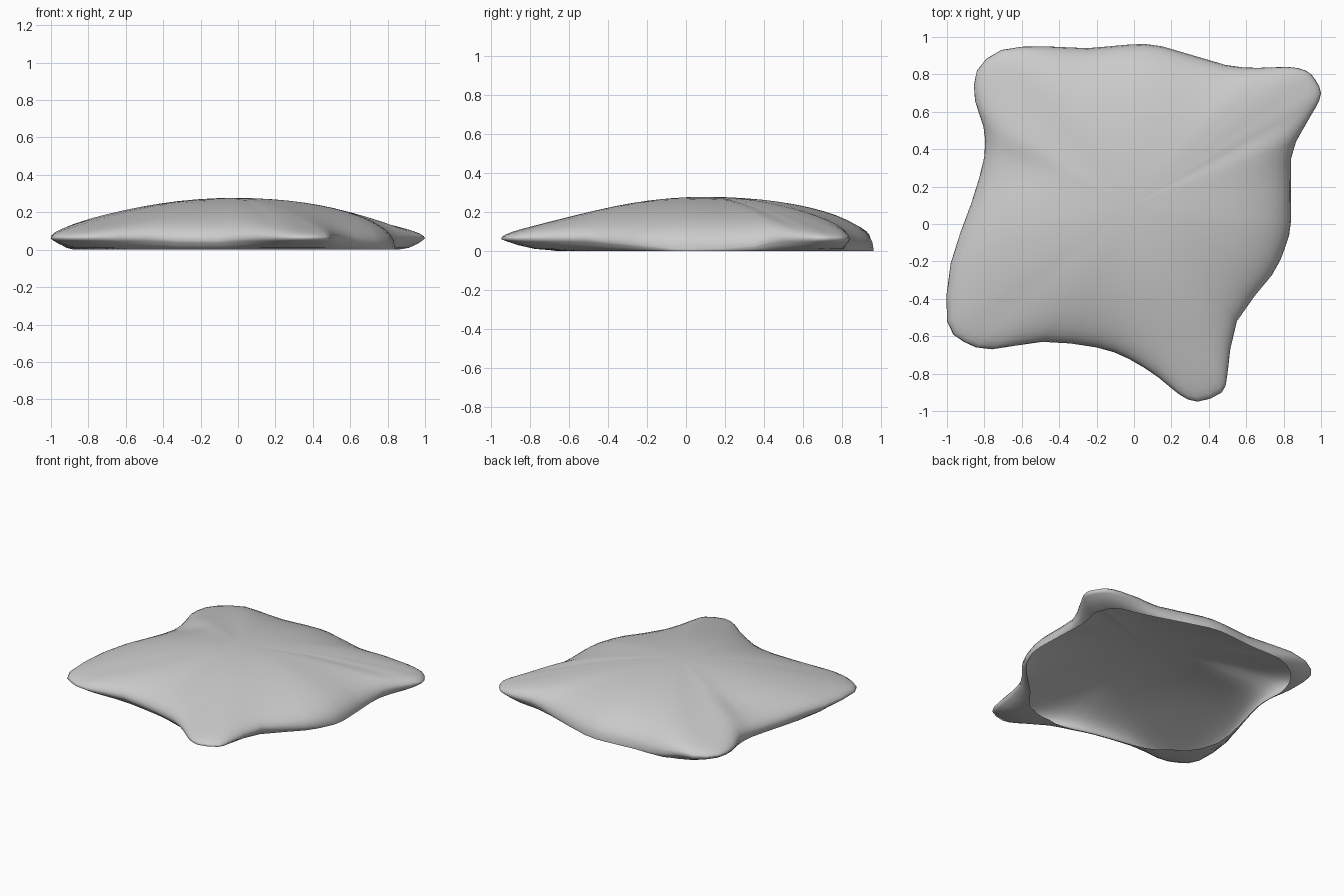
import bpy, bmesh, math
from mathutils import Vector

if "Cube" in bpy.data.objects:
    bpy.data.objects.remove(bpy.data.objects["Cube"])

# Plan outline of the cushion: x, y, cornerness (0 = full edge, 1 = thin corner)
OUTLINE = [
    (.84, .02, 0), (.84, .35, .1), (.90, .50, .5), (.97, .62, .9), (1.0, .70, 1),
    (.97, .77, 1), (.92, .82, .9), (.82, .84, .7), (.67, .835, .4), (.49, .85, .1),
    (.15, .95, 0), (-.02, .96, 0), (-.25, .94, 0), (-.48, .95, .15), (-.71, .93, .8),
    (-.84, .82, 1), (-.85, .66, .7), (-.805, .52, .35), (-.80, .36, .25), (-.87, .11, .25),
    (-.98, -.21, .5), (-1.0, -.52, .9), (-.91, -.63, 1), (-.76, -.67, .8), (-.49, -.63, .35),
    (-.20, -.66, .25), (-.03, -.72, .3), (.13, -.82, .6), (.24, -.91, .9), (.34, -.95, 1),
    (.47, -.90, 1), (.50, -.80, .8), (.55, -.52, .35), (.74, -.27, .15), (.81, -.12, .05),
]
CENTRE = Vector((-.02, .10))
TOP = .277


def catmull(pts, steps):
    """Closed smooth curve through the outline points."""
    n, out = len(pts), []
    for i in range(n):
        a, b, c, d = (Vector(pts[(i + k) % n]) for k in (-1, 0, 1, 2))
        for s in range(steps):
            t = s / steps
            out.append(.5 * (2 * b + (c - a) * t + (2 * a - 5 * b + 4 * c - d) * t * t
                             + (3 * b - a - 3 * c + d) * t ** 3))
    return out


def rim_height(c):
    return .008 + .052 * min(1, max(0, c) * 3)


def top_height(t, c):
    """Dome over the edges, thin drawn-out tail at the corners."""
    zr = rim_height(c)
    k = max(0, 1 - t * t)
    edge = zr + (TOP - zr) * k ** .47
    tail = zr + .042 * math.sqrt(max(0, 1 - t ** 14)) + (TOP - zr - .042) * k ** 1.5
    return edge + (tail - edge) * c


rim = catmull(OUTLINE, 2)
bm = bmesh.new()
rings = []

# Upper skin, from the crown out to the rim
for t in [math.sin(math.pi / 2 * i / 14) for i in range(1, 15)]:
    ring = []
    for p in rim:
        c = min(1, max(0, p.z))
        xy = CENTRE + (p.xy - CENTRE) * t
        z = top_height(t, c)
        # shallow crease near the left side
        z -= .015 * math.exp(-((xy.x + .6) / .16) ** 2 - ((xy.y - .3) / .1) ** 2)
        ring.append(bm.verts.new((xy.x, xy.y, max(z, .005))))
    rings.append(ring)

# Tucked underside, from the rim in to the open base
for s in (.12, .3, .6, 1):
    ring = []
    for p in rim:
        c = min(1, max(0, p.z))
        xy = CENTRE + (p.xy - CENTRE) * (1 - (.2 - .08 * p.y) * c * s)
        ring.append(bm.verts.new((xy.x, xy.y, rim_height(c) * (1 - s) ** 2)))
    rings.append(ring)

n = len(rim)
crown = bm.verts.new((CENTRE.x, CENTRE.y, TOP))
for i in range(n):
    j = (i + 1) % n
    bm.faces.new((crown, rings[0][i], rings[0][j]))
    for a, b in zip(rings, rings[1:]):
        bm.faces.new((a[i], b[i], b[j], a[j]))

mesh = bpy.data.meshes.new("cushion")
bm.to_mesh(mesh)
bm.free()
for poly in mesh.polygons:
    poly.use_smooth = True
cushion = bpy.data.objects.new("cushion", mesh)
bpy.context.collection.objects.link(cushion)
